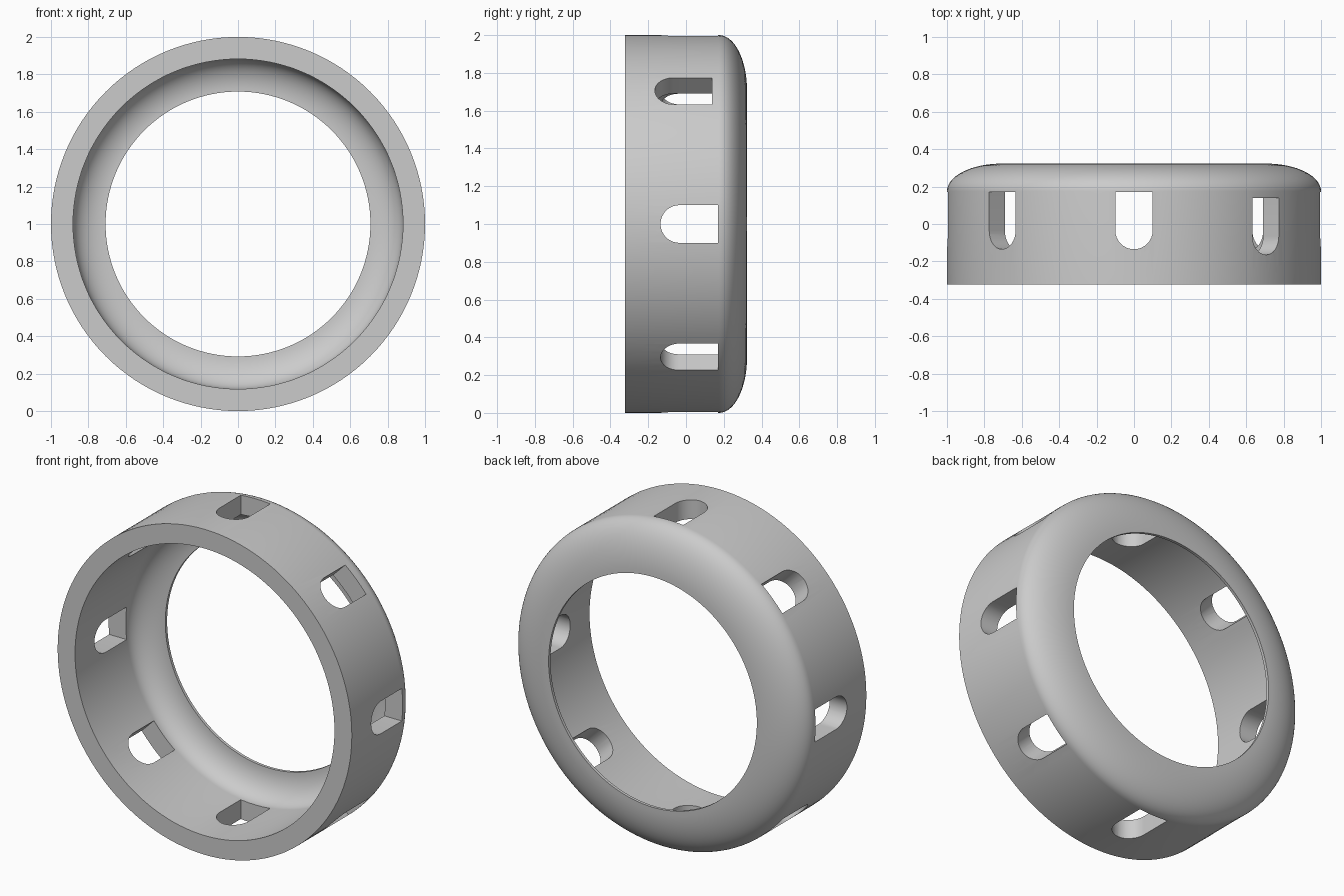
import bpy, bmesh
from math import cos, sin, pi

if "Cube" in bpy.data.objects:
    bpy.data.objects.remove(bpy.data.objects["Cube"])

SEG = 128      # sides around the ring
ARC = 16       # steps across the rounded rim
Z0 = 1.0       # height of the ring axis


def make_object(name, bm):
    bmesh.ops.recalc_face_normals(bm, faces=bm.faces)
    mesh = bpy.data.meshes.new(name)
    bm.to_mesh(mesh)
    bm.free()
    obj = bpy.data.objects.new(name, mesh)
    bpy.context.collection.objects.link(obj)
    return obj


def quarter(r0, y0, dr, dy):
    """Quarter ellipse curving from the wall in towards the lip."""
    return [(r0 - dr + dr * cos(t), y0 + dy * sin(t))
            for t in (i * pi / 2 / ARC for i in range(ARC + 1))]


# Ring body: closed (radius, y) profile revolved around the y axis
outer = quarter(1.0, 0.175, 0.292, 0.148)
inner = quarter(0.882, 0.175, 0.174, 0.13)
profile = [(1.0, -0.323)] + outer + inner[::-1] + [(0.882, -0.323)]

bm = bmesh.new()
rings = []
for i in range(SEG):
    a = 2 * pi * i / SEG
    rings.append([bm.verts.new((r * cos(a), y, Z0 + r * sin(a))) for r, y in profile])
n = len(profile)
for i in range(SEG):
    p, q = rings[i], rings[(i + 1) % SEG]
    for j in range(n):
        k = (j + 1) % n
        bm.faces.new((p[j], p[k], q[k], q[j]))
ring = make_object("ring_body", bm)

# Slot cutters: square end towards the rim, rounded end towards the front
bm = bmesh.new()
for s in range(8):
    a = s * pi / 4
    back, mid = (0.138, -0.065) if s == 1 else (0.17, -0.035)
    outline = [(0.1, back), (-0.1, back)]
    outline += [(-0.1 * cos(t), mid - 0.1 * sin(t))
                for t in (i * pi / 16 for i in range(17))]
    loops = [[bm.verts.new((r * cos(a) - w * sin(a), y, Z0 + r * sin(a) + w * cos(a)))
              for w, y in outline] for r in (0.78, 1.1)]
    m = len(outline)
    for loop in loops:
        bm.faces.new(loop)
    for j in range(m):
        k = (j + 1) % m
        bm.faces.new((loops[0][j], loops[0][k], loops[1][k], loops[1][j]))
cutter = make_object("slot_cutter", bm)
cutter.hide_render = True

# Cut the slots, then shade
mod = ring.modifiers.new("slots", 'BOOLEAN')
mod.operation = 'DIFFERENCE'
mod.solver = 'EXACT'
mod.object = cutter
bpy.context.view_layer.objects.active = ring
ring.select_set(True)
bpy.ops.object.modifier_apply(modifier=mod.name)
bpy.data.objects.remove(cutter)
bpy.ops.object.shade_smooth_by_angle(angle=pi / 6)
